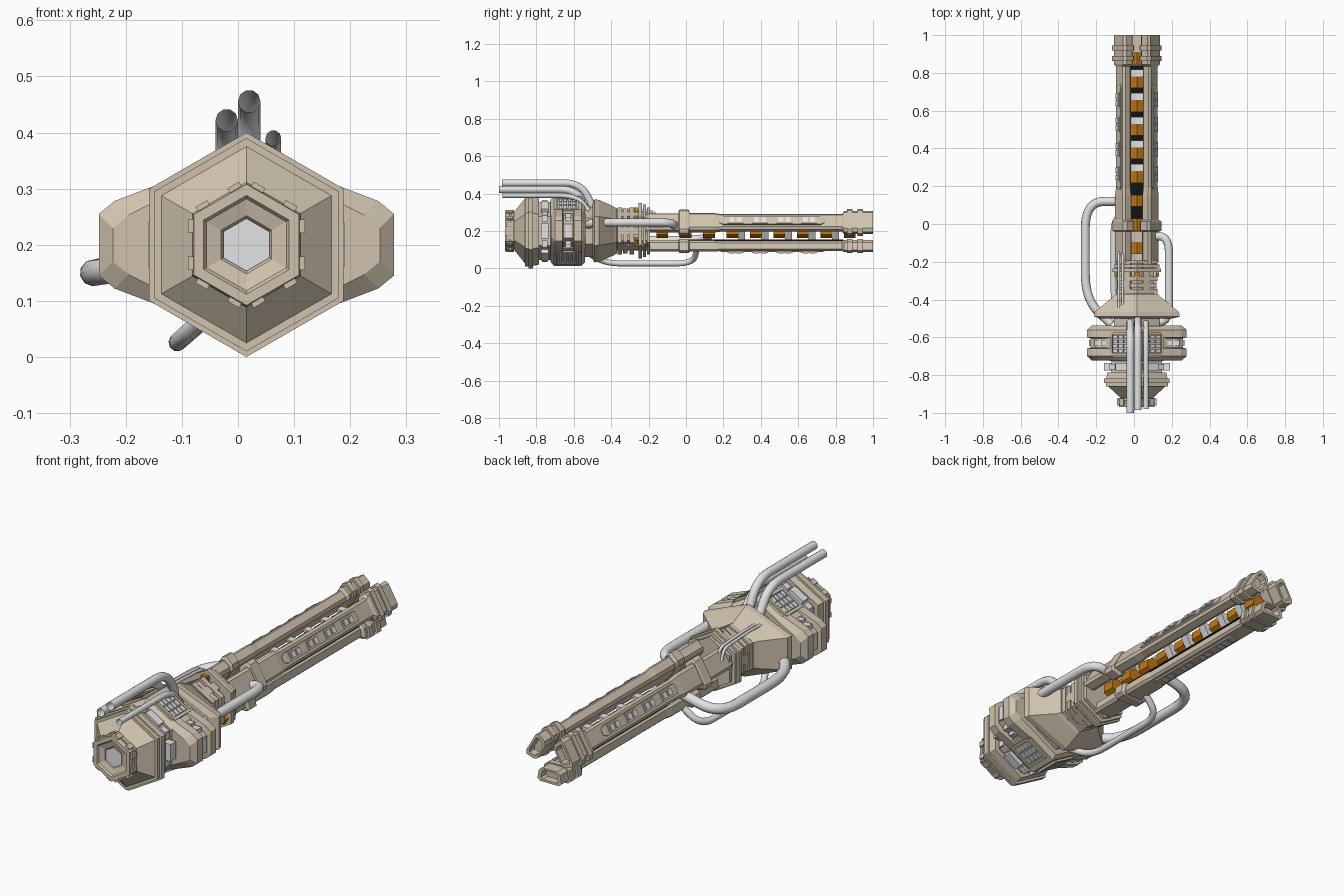
import bpy, bmesh, math
from mathutils import Vector

CX, CZ = 0.015, 0.2          # barrel axis


def material(name, col):
    m = bpy.data.materials.new(name)
    m.diffuse_color = (*col, 1)
    return m


TAN = material("tan_armour", (0.63, 0.545, 0.43))
GREY = material("light_grey", (0.76, 0.77, 0.79))
STEEL = material("steel_pipe", (0.76, 0.76, 0.76))
ORANGE = material("orange_coil", (0.55, 0.19, 0.006))
BLACK = material("black_liner", (0.006, 0.006, 0.006))
parts = {}


def loft(name, mat, sections, angle=0):
    """Skin (y, [(radial, tangential)...]) sections, turned about the axis."""
    bm, _ = parts.setdefault(name, (bmesh.new(), mat))
    a = math.radians(angle)
    c, s = math.cos(a), math.sin(a)
    loops = [[bm.verts.new((CX + r * c - t * s, y, CZ + r * s + t * c)) for r, t in pts]
             for y, pts in sections]
    n = len(loops[0])
    for l0, l1 in zip(loops, loops[1:]):
        for i in range(n):
            j = (i + 1) % n
            bm.faces.new((l0[i], l0[j], l1[j], l1[i]))
    bm.faces.new(loops[0])
    bm.faces.new(loops[-1][::-1])


def box(name, mat, angle, r0, r1, t0, t1, y0, y1):
    pts = [(r0, t0), (r1, t0), (r1, t1), (r0, t1)]
    loft(name, mat, [(y0, pts), (y1, pts)], angle)


def ngon(R, n=6, start=30):
    return [(R * math.cos(math.radians(start + 360 * k / n)),
             R * math.sin(math.radians(start + 360 * k / n))) for k in range(n)]


def hexes(name, mat, steps):
    loft(name, mat, [(y, ngon(R)) for y, R in steps])


def pipe(name, pts, radius, fillet=0.09):
    pts = [Vector(p) for p in pts]
    path = [pts[0]]
    for a, b, c in zip(pts, pts[1:], pts[2:]):
        d0 = min(fillet, (a - b).length * 0.5)
        d1 = min(fillet, (c - b).length * 0.5)
        p, q = b + (a - b).normalized() * d0, b + (c - b).normalized() * d1
        for i in range(8):
            t = i / 7
            path.append(p * (1 - t) ** 2 + b * 2 * t * (1 - t) + q * t * t)
    path.append(pts[-1])
    cu = bpy.data.curves.new(name, 'CURVE')
    cu.dimensions = '3D'
    cu.bevel_depth, cu.bevel_resolution = radius, 3
    sp = cu.splines.new('POLY')
    sp.points.add(len(path) - 1)
    for pt, v in zip(sp.points, path):
        pt.co = (*v, 1)
    tmp = bpy.data.objects.new(name + "_curve", cu)
    me = bpy.data.meshes.new_from_object(tmp)
    bpy.data.objects.remove(tmp)
    me.materials.clear()
    me.materials.append(STEEL)
    for f in me.polygons:
        f.use_smooth = True
    bpy.context.collection.objects.link(bpy.data.objects.new(name, me))


# Breech cap with shallow recessed centre and lugs
hexes("breech_cap", TAN, [(-0.945, 0.047), (-0.952, 0.052), (-0.96, 0.082), (-0.968, 0.088),
                          (-0.968, 0.108), (-0.945, 0.112), (-0.945, 0.104), (-0.935, 0.104),
                          (-0.935, 0.112), (-0.92, 0.112), (-0.92, 0.1), (-0.9, 0.1)])
hexes("breech_core", GREY, [(-0.951, 0.047), (-0.94, 0.047)])
for k in range(6):
    for t in (-0.033, 0.033):
        box("cap_lugs", TAN, 60 * k, 0.085, 0.104, t - 0.012, t + 0.012, -0.96, -0.925)

# Breech cone with stepped rim, then a neck
hexes("breech_cone", TAN, [(-0.92, 0.1), (-0.86, 0.175), (-0.86, 0.19), (-0.842, 0.19),
                           (-0.842, 0.2), (-0.818, 0.2), (-0.818, 0.187), (-0.785, 0.18),
                           (-0.785, 0.155), (-0.71, 0.155)])
for k in range(6):
    box("neck_blocks", GREY, 60 * k, 0.12, 0.175 if k % 3 == 0 else 0.158,
        -0.04, 0.04, -0.775, -0.735)
    for t in (-0.065, 0.065):
        box("neck_blocks", GREY, 60 * k, 0.12, 0.145, t - 0.015, t + 0.015, -0.77, -0.74)

# Main housing with louvred vents on the four sloping sides
hexes("main_housing", TAN, [(-0.725, 0.165), (-0.705, 0.187), (-0.56, 0.187), (-0.54, 0.168),
                            (-0.54, 0.14), (-0.47, 0.14)])
for a in (60, 120, 240, 300):
    for t in (-0.058, 0.058):
        box("vent_frames", TAN, a, 0.15, 0.172, t - 0.007, t + 0.007, -0.695, -0.575)
    for y in (-0.69, -0.58):
        box("vent_frames", TAN, a, 0.15, 0.172, -0.058, 0.058, y - 0.006, y + 0.006)
    for i in range(3):
        for j in range(4):
            t, y = -0.034 + 0.034 * i, -0.671 + 0.0245 * j
            box("vent_slats", GREY, a, 0.15, 0.17, t - 0.014, t + 0.014, y - 0.008, y + 0.008)


# Side pods: two lobes with a slotted waist
def pod(d):
    return [(0.13, -0.118 + d), (0.235 - d, -0.078 + d), (0.263 - d, -0.055 + d),
            (0.263 - d, 0.055 - d), (0.235 - d, 0.078 - d), (0.13, 0.118 - d)]


for a in (0, 180):
    loft("side_pods", TAN, [(-0.722, pod(0.025)), (-0.7, pod(0)), (-0.66, pod(0)),
                            (-0.655, pod(0.018)), (-0.605, pod(0.018)), (-0.6, pod(0)),
                            (-0.56, pod(0)), (-0.538, pod(0.025))], a)
    box("pod_strips", GREY, a, 0.2, 0.252, -0.035, 0.035, -0.645, -0.615)
    for s in (-1, 1):
        box("pod_strips", GREY, a, 0.18, 0.225, s * 0.05, s * 0.075, -0.645, -0.615)
        box("pod_strips", GREY, a, 0.16, 0.19, s * 0.05, s * 0.092, -0.645, -0.615)


# Wide front shroud tapering to the barrel
def shroud(w, h, s):
    return [(0, h), (w, s), (w, -s), (0, -h), (-w, -s), (-w, s)]


loft("front_shroud", TAN, [(-0.5, shroud(0.19, 0.15, 0.065)), (-0.49, shroud(0.228, 0.168, 0.078)),
                           (-0.465, shroud(0.222, 0.166, 0.076)),
                           (-0.385, shroud(0.125, 0.13, 0.065)), (-0.37, shroud(0.11, 0.12, 0.06))])

# Barrel root with rings
hexes("barrel_root", TAN, [(-0.4, 0.105), (-0.2, 0.105)])
for y, w, R in ((-0.355, 0.012, 0.125), (-0.325, 0.012, 0.12), (-0.29, 0.012, 0.125),
                (-0.245, 0.01, 0.148), (-0.222, 0.008, 0.14), (-0.2, 0.008, 0.125)):
    hexes("root_rings", TAN, [(y - w, R), (y + w, R)])
for k in range(6):
    box("root_blocks", TAN, 60 * k, 0.08, 0.105, -0.02, 0.02, -0.345, -0.21)
for a in (90, 210, 330):
    box("root_coils", ORANGE, a, 0.08, 0.126, -0.016, 0.016, -0.278, -0.258)


# Three rails around the bore
def rail(sr=1.0, st=1.0):
    half = [(0.053, 0.028), (0.064, 0.041), (0.097, 0.047), (0.107, 0.036)]
    pts = [(r, -t) for r, t in half] + [(r, t) for r, t in reversed(half)]
    return [(0.078 + (r - 0.078) * sr, t * st) for r, t in pts]


for a in (30, 150, 270):
    loft("rails", TAN, [(-0.22, rail()), (0.86, rail())], a)
    # breech collar on each rail
    loft("rail_collars", TAN, [(-0.04, rail(1.2, 1.3)), (-0.035, rail(1.35, 1.55)),
                               (0.013, rail(1.35, 1.55)), (0.02, rail(1.2, 1.3))], a)
    loft("rail_sleeves", TAN, [(-0.2, rail(1.1, 1.1)), (-0.03, rail(1.1, 1.1))], a)
    loft("rail_sleeves", TAN, [(0.01, rail(1.12, 1.12)), (0.15, rail(1.12, 1.12)), (0.19, rail())], a)
    # muzzle block with ribs and a hollow end
    b, rib = rail(1.2, 1.35), rail(1.4, 1.6)
    loft("muzzle_blocks", TAN, [(0.835, rail()), (0.845, b), (0.862, b), (0.862, rib), (0.89, rib),
                                (0.89, b), (0.918, b), (0.918, rib), (0.945, rib), (0.945, b),
                                (1.0, b), (1.0, rail(0.85, 0.95)), (0.965, rail(0.8, 0.9))], a)
    # raised outer plate with window pairs
    loft("rail_plates", TAN, [(0.18, [(0.1, -0.012), (0.11, -0.012), (0.11, 0.012), (0.1, 0.012)]),
                              (0.2, [(0.1, -0.026), (0.114, -0.024), (0.114, 0.024), (0.1, 0.026)]),
                              (0.72, [(0.1, -0.026), (0.114, -0.024), (0.114, 0.024), (0.1, 0.026)]),
                              (0.74, [(0.1, -0.012), (0.11, -0.012), (0.11, 0.012), (0.1, 0.012)])], a)
    for i in range(4):
        y = 0.265 + 0.131 * i
        box("plate_bezels", TAN, a, 0.11, 0.117, -0.02, 0.02, y - 0.042, y + 0.042)
        for d in (-0.019, 0.019):
            box("plate_windows", GREY, a, 0.112, 0.122, -0.014, 0.014, y + d - 0.014, y + d + 0.014)

# Dark liner on the lower rail
box("bore_liner", BLACK, 270, 0.047, 0.055, -0.034, 0.034, -0.02, 0.84)

# Orange coils and grey spacers floating along the bore
for k in range(9):
    y = -0.128 + 0.1255 * k
    hexes("bore_coils", ORANGE, [(y - 0.031, 0.037), (y + 0.031, 0.037)])
    if 3 <= k < 8:
        g = ngon(0.056, 3)
        loft("bore_spacers", GREY, [(y + 0.031, g), (y + 0.068, g)])

# Build meshes
for name, (bm, mat) in parts.items():
    bmesh.ops.recalc_face_normals(bm, faces=bm.faces)
    me = bpy.data.meshes.new(name)
    bm.to_mesh(me)
    bm.free()
    me.materials.append(mat)
    bpy.context.collection.objects.link(bpy.data.objects.new(name, me))

# Pipes: three feeds on top, side loops, lower loop, thin lines
for i, (x, y, z, r) in enumerate(((-0.02, -1.0, 0.422, 0.02), (0.02, -0.985, 0.456, 0.02),
                                  (0.063, -0.98, 0.39, 0.014))):
    end = -0.49 if i == 1 else -0.52
    pipe(f"top_feed_pipe_{i + 1}", [(x, y, z), (x, end - 0.07, z), (x, end, 0.31)], r)
pipe("left_loop_pipe", [(-0.05, 0.12, 0.2), (-0.258, 0.12, 0.15), (-0.258, -0.4, 0.15),
                        (-0.12, -0.53, 0.17)], 0.024, 0.14)
pipe("right_loop_pipe", [(0.08, -0.065, 0.22), (0.185, -0.065, 0.245), (0.185, -0.52, 0.245),
                         (0.08, -0.52, 0.22)], 0.022)
pipe("lower_loop_pipe", [(-0.01, 0.06, 0.11), (-0.108, 0.04, 0.026), (-0.108, -0.43, 0.026),
                         (-0.05, -0.52, 0.08)], 0.016)
for i, x in enumerate((-0.08, -0.06)):
    pipe(f"thin_line_{i + 1}", [(x, -0.15, 0.25), (x, -0.17, 0.305), (x, -0.36, 0.315),
                                (x, -0.5, 0.31)], 0.007, 0.03)
